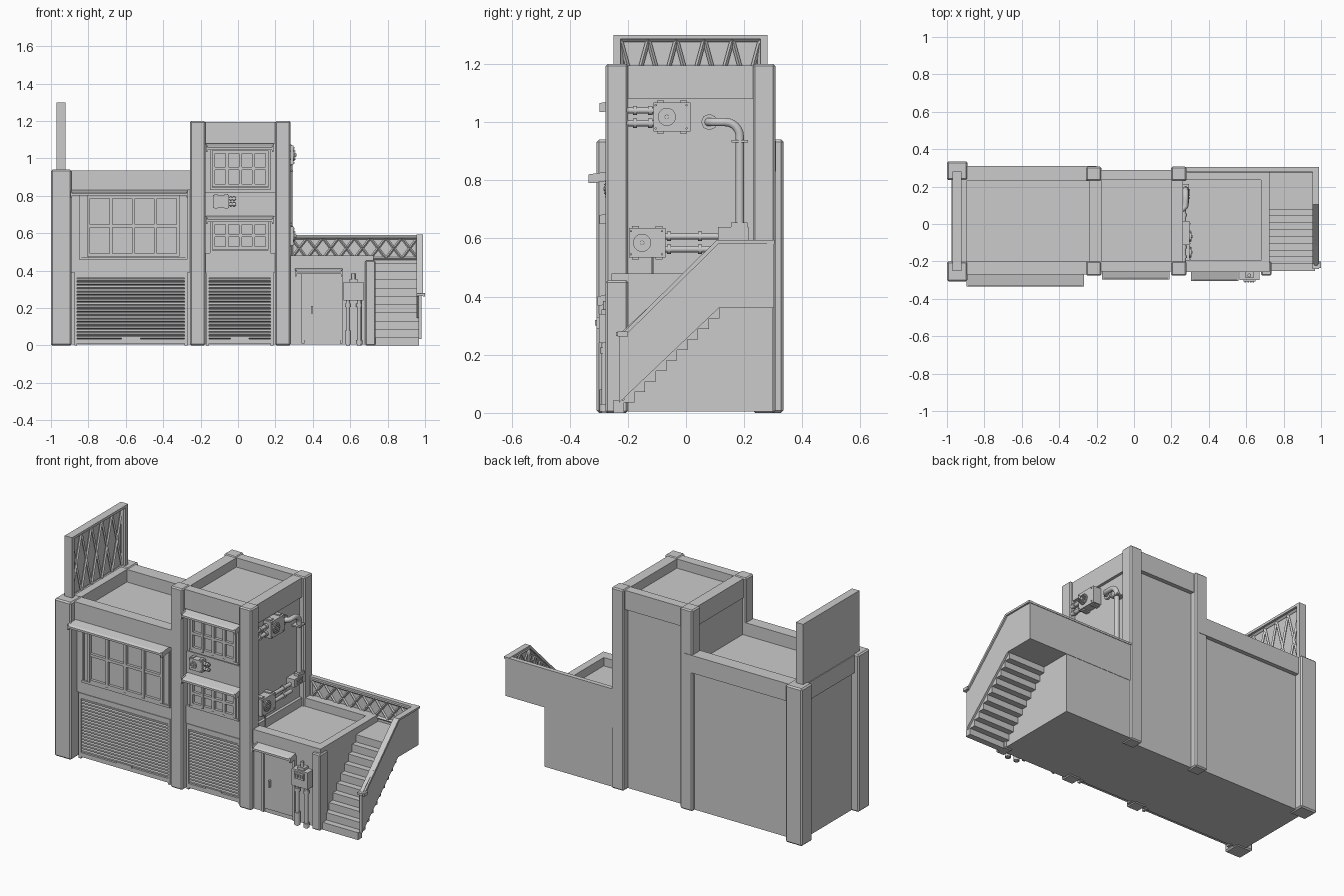
import bpy, bmesh, math
from mathutils import Vector, Matrix

if "Cube" in bpy.data.objects:
    bpy.data.objects.remove(bpy.data.objects["Cube"])


def box(bm, x0, x1, y0, y1, z0, z1):
    m = Matrix.Translation(((x0 + x1) / 2, (y0 + y1) / 2, (z0 + z1) / 2))
    bmesh.ops.create_cube(bm, size=1, matrix=m @ Matrix.Diagonal((x1 - x0, y1 - y0, z1 - z0, 1)))


def rod(bm, p, q, r, seg=12):
    p, q = Vector(p), Vector(q)
    d = q - p
    m = Matrix.Translation((p + q) / 2) @ d.to_track_quat('Z', 'Y').to_matrix().to_4x4()
    bmesh.ops.create_cone(bm, cap_ends=True, segments=seg, radius1=r, radius2=r, depth=d.length, matrix=m)


def extrude(bm, profile, x0, x1):
    """Extrude a (y, z) outline along x."""
    f = bm.faces.new([bm.verts.new((x0, y, z)) for y, z in profile])
    g = bmesh.ops.extrude_face_region(bm, geom=[f])['geom']
    bmesh.ops.translate(bm, vec=(x1 - x0, 0, 0), verts=[v for v in g if isinstance(v, bmesh.types.BMVert)])


def finish(bm, name, bevel=0, smooth=False, matrix=None):
    bmesh.ops.recalc_face_normals(bm, faces=bm.faces)
    if matrix:
        bm.transform(matrix)
    me = bpy.data.meshes.new(name)
    bm.to_mesh(me)
    bm.free()
    ob = bpy.data.objects.new(name, me)
    bpy.context.collection.objects.link(ob)
    if bevel:
        mod = ob.modifiers.new("Bevel", 'BEVEL')
        mod.width, mod.segments = bevel, 1
    if smooth:
        bpy.ops.object.select_all(action='DESELECT')
        ob.select_set(True)
        bpy.context.view_layer.objects.active = ob
        bpy.ops.object.shade_smooth_by_angle(angle=math.radians(40))
    return ob


def boxes(name, items, bevel=0):
    bm = bmesh.new()
    for b in items:
        box(bm, *b)
    return finish(bm, name, bevel)


def rim(name, o, i, z0, z1, floor):
    """Parapet ring with a sunken roof; o and i are (x0, x1, y0, y1)."""
    boxes(name, [(o[0], o[1], o[2], i[2], z0, z1), (o[0], o[1], i[3], o[3], z0, z1),
                 (o[0], i[0], i[2], i[3], z0, z1), (i[1], o[1], i[2], i[3], z0, z1)])
    boxes(name + "_roof", [(i[0], i[1], i[2], i[3], z0, floor)])


def window(name, x0, x1, y, z0, z1, pad):
    bm = bmesh.new()
    box(bm, x0, x1, y - .006, y + .02, z0, z1)
    a, b, c, d = x0 + pad, x1 - pad, z0 + .015, z1 - .015
    for i in range(5):
        x = a + (b - a) * i / 4
        box(bm, x - .008, x + .008, y - .024, y, c - .008, d + .008)
    for z in (c, (c + d) / 2, d):
        box(bm, a - .008, b + .008, y - .022, y, z - .008, z + .008)
    for x in (x0, x1 - .012):
        box(bm, x, x + .012, y - .014, y, z0, z1)
    box(bm, x0, x1, y - .016, y, z0 - .01, z0 + .004)
    finish(name=name, bm=bm)


def shutter(name, x0, x1, y, z0, z1, n):
    bm = bmesh.new()
    h = (z1 - z0) / n
    prof = [(y + .02, z1), (y + .02, z0)]
    for i in range(n):
        prof += [(y, z0 + i * h), (y - .01, z0 + (i + .25) * h), (y - .01, z0 + (i + .75) * h)]
    extrude(bm, prof + [(y, z1)], x0, x1)
    xm = (x0 + x1) / 2
    box(bm, xm - .05, xm + .05, y - .018, y, z0 - .005, z0 + .01)
    for a, b, c, d in ((x0 - .015, x0, 0, z1), (x1, x1 + .015, 0, z1), (x0 - .015, x1 + .015, z1, z1 + .03),
                       (x0, x1, 0.01, z0)):
        box(bm, a, b, y - .014, y + .02, c, d)
    finish(bm, name)


def awning(name, x0, x1, y0, y1, z):
    bm = bmesh.new()
    extrude(bm, [(y0, z), (y1 + .01, z - .015), (y1, z - .022), (y1, z - .034), (y1 + .012, z - .034),
                 (y1 + .016, z - .026), (y0, z - .014)], x0, x1)
    for x in (x0, x1 - .008):
        extrude(bm, [(y0, z), (y1, z - .015), (y1, z - .045), (y1 + .015, z - .045), (y0, z - .03)], x, x + .008)
    finish(bm, name)


def lattice(name, o, u, v, n, r):
    """Row of n crossed bars over the parallelogram o, u, v, with border bars."""
    bm = bmesh.new()
    o, u, v = Vector(o), Vector(u), Vector(v)
    for i in range(n):
        a, b = o + u * i / n, o + u * (i + 1) / n
        rod(bm, a, b + v, r, 4)
        rod(bm, b, a + v, r, 4)
    for p, q in ((o, o + u), (o + v, o + u + v), (o, o + v), (o + u, o + u + v)):
        rod(bm, p, q, r * 1.3, 4)
    finish(bm, name)


def fan_unit(name, loc, s, side, length, rot=0):
    """Wall fan box facing -y with two pipes leaving to one side."""
    bm = bmesh.new()
    box(bm, -.063, .063, -.035, .03, -.05, .05)
    for x in (-.04, .04):
        box(bm, x - .012, x + .012, -.025, .02, -.057, .057)
    for x in (-.056, .05):
        for z in (-.04, .04):
            rod(bm, (x, -.041, z), (x, -.03, z), .004, 6)
    c = -.018
    rod(bm, (c, -.041, 0), (c, -.03, 0), .031, 20)
    for i in range(-2, 3):
        w = math.sqrt(.027 ** 2 - (i * .011) ** 2)
        box(bm, c - w, c + w, -.046, -.03, i * .011 - .003, i * .011 + .003)
    rod(bm, (c, -.05, 0), (c, -.03, 0), .008, 10)
    for z in (-.022, .022):
        rod(bm, (side * .06, -.005, z), (side * (.063 + length), -.005, z), .011)
        for d in (.008, length * .6):
            rod(bm, (side * (.06 + d), -.005, z), (side * (.074 + d), -.005, z), .016)
    finish(bm, name, smooth=True,
           matrix=Matrix.Translation(loc) @ Matrix.Rotation(rot, 4, 'Z') @ Matrix.Scale(s, 4))


# Main masses
boxes("left_block", [(-.955, -.2, -.235, .285, .005, .85), (-.9, -.24, -.25, -.2, .39, .46),
                     (-.9, -.85, -.25, -.2, .46, .84), (-.27, -.24, -.25, -.2, .46, .84)])
boxes("tower_block", [(-.235, .245, -.225, .265, .005, 1.13), (-.18, .21, -.24, -.2, .39, .495),
                      (-.18, .21, -.235, -.2, .69, .82), (-.18, .21, -.232, -.2, .8, .815)])
boxes("low_block", [(.24, .725, -.25, .3, .005, .42)])
rim("left_parapet", (-.975, -.2, -.27, .31), (-.895, -.235, -.2, .23), .83, .935, .86)
rim("tower_parapet", (-.24, .262, -.255, .29), (-.175, .2, -.2, .235), 1.08, 1.195, 1.14)
rim("low_parapet", (.24, .725, -.256, .3), (.262, .68, -.195, .235), .4, .48, .43)

# Corner pillars
boxes("left_pillars", [(-1, -.89, -.307, -.2, 0, .94), (-1, -.89, .235, .335, 0, .94)], .008)
boxes("tower_pillars", [(x, x + .081, y, y + .077, 0, 1.2) for x in (-.256, .199) for y in (-.276, .23)], .007)
boxes("low_pillar", [(.68, .735, -.276, -.2, 0, .455)], .006)

# Windows, shutters and awnings
window("left_window", -.85, -.27, -.245, .47, .81, .05)
window("tower_window_upper", -.15, .175, -.232, .84, 1.05, .02)
window("tower_window_lower", -.15, .175, -.232, .505, .67, .02)
shutter("left_shutter", -.86, -.285, -.24, .035, .36, 18)
shutter("tower_shutter", -.155, .175, -.23, .035, .36, 18)
awning("left_awning", -.895, -.268, -.23, -.335, .835)
awning("tower_awning_upper", -.17, .19, -.22, -.297, 1.08)
awning("tower_awning_lower", -.17, .19, -.22, -.297, .695)
awning("door_awning", .305, .56, -.24, -.305, .415)

# Entrance door
boxes("door", [(.355, .545, -.258, -.23, .03, .375), (.34, .355, -.266, -.23, .01, .39),
               (.545, .56, -.266, -.23, .01, .39), (.34, .56, -.266, -.23, .375, .39),
               (.39, .4, -.275, -.25, .17, .21)])

# Meter box with ground pipes
bm = bmesh.new()
box(bm, .565, .67, -.3, -.245, .24, .34)
box(bm, .585, .65, -.308, -.29, .29, .33)
for i in range(4):
    box(bm, .592 + i * .014, .6 + i * .014, -.313, -.3, .3, .32)
box(bm, .595, .64, -.29, -.25, .34, .355)
rod(bm, (.617, -.275, .34), (.617, -.275, .385), .01)
for x, top in ((.588, .08), (.648, .03)):
    rod(bm, (x, -.28, 0), (x, -.28, .25), .011)
    rod(bm, (x, -.28, .005), (x, -.28, top), .017)
    rod(bm, (x, -.28, .205), (x, -.28, .225), .016)
finish(bm, "meter_box", smooth=True)

# Fan units
fan_unit("fan_front", (-.09, -.25, .77), .68, 1, .055)
fan_unit("fan_side_upper", (.262, -.048, 1.018), 1, -1, .1, math.pi / 2)
fan_unit("fan_side_lower", (.262, -.133, .585), 1, 1, .19, math.pi / 2)

# Bent drain pipe and its junction box
cu = bpy.data.curves.new("drain_pipe", 'CURVE')
cu.dimensions, cu.bevel_depth, cu.bevel_resolution, cu.use_fill_caps = '3D', .015, 3, True
arc = [(.276, .135 + .05 * math.sin(t), .95 + .05 * math.cos(t)) for t in [i * math.pi / 12 for i in range(7)]]
pts = [(.24, .075, 1), (.262, .08, 1), (.276, .095, 1)] + arc + [(.276, .185, .62)]
sp = cu.splines.new('POLY')
sp.points.add(len(pts) - 1)
for p, c in zip(sp.points, pts):
    p.co = (*c, 1)
sp.use_smooth = True
bpy.context.collection.objects.link(bpy.data.objects.new("drain_pipe", cu))
bm = bmesh.new()
rod(bm, (.24, .08, 1), (.256, .08, 1), .028, 8)
box(bm, .24, .295, .157, .213, .93, .938)
box(bm, .24, .295, .11, .215, .592, .64)
box(bm, .26, .29, .155, .212, .64, .655)
for i in range(4):
    for z in (.603, .62):
        box(bm, .29, .3, .135 + i * .014, .145 + i * .014, z, z + .011)
rod(bm, (.262, -.115, .54), (.262, -.115, .43), .004, 8)
finish(bm, "drain_fittings", smooth=True)

# Stairs: stepped above and below, running into the landing
n, y0, run, rise = 10, -.25, .0365, .044
top, under = [], []
for i in range(n):
    y = y0 + i * run
    top += [(y, rise * i), (y, rise * (i + 1))] if i else [(y, rise)]
    under += [(y, .036 * i), (y + run, .036 * i)]
bm = bmesh.new()
extrude(bm, top + [(.295, .44), (.295, .36), (.115, .36)] + under[::-1], .72, .968)
finish(bm, "stairs")

# Stair side wall, sloping cap and back wall
bm = bmesh.new()
extrude(bm, [(-.23, .035), (-.23, .27), (.11, .585), (.3, .585), (.3, .36), (.112, .36)], .965, .98)
box(bm, .27, .98, .288, .302, .36, .585)
finish(bm, "stair_walls")
bm = bmesh.new()
extrude(bm, [(-.24, .265), (-.24, .278), (-.215, .278), (.105, .594), (.305, .594), (.305, .582),
             (.113, .582), (-.21, .265)], .955, .99)
box(bm, .99, 1, -.235, -.2, .262, .28)
box(bm, .27, .985, .278, .305, .58, .592)
finish(bm, "stair_cap")
lattice("back_rail_lattice", (.285, .284, .465), (.675, 0, 0), (0, 0, .11), 8, .007)
lattice("stair_rail_lattice", (.961, -.22, .15), (0, .33, .305), (0, 0, .11), 6, .006)
lattice("landing_rail_lattice", (.961, .11, .455), (0, .17, 0), (0, 0, .12), 2, .006)

# Rooftop sign board with frame and cross bracing
boxes("sign_board", [(-.97, -.955, -.25, .28, .9, 1.3), (-.97, -.922, -.25, -.226, .9, 1.3),
                     (-.97, -.922, .256, .28, .9, 1.3), (-.97, -.922, -.25, .28, 1.285, 1.3)])
lattice("sign_bracing", (-.945, -.226, .93), (0, .482, 0), (0, 0, .355), 5, .008)
